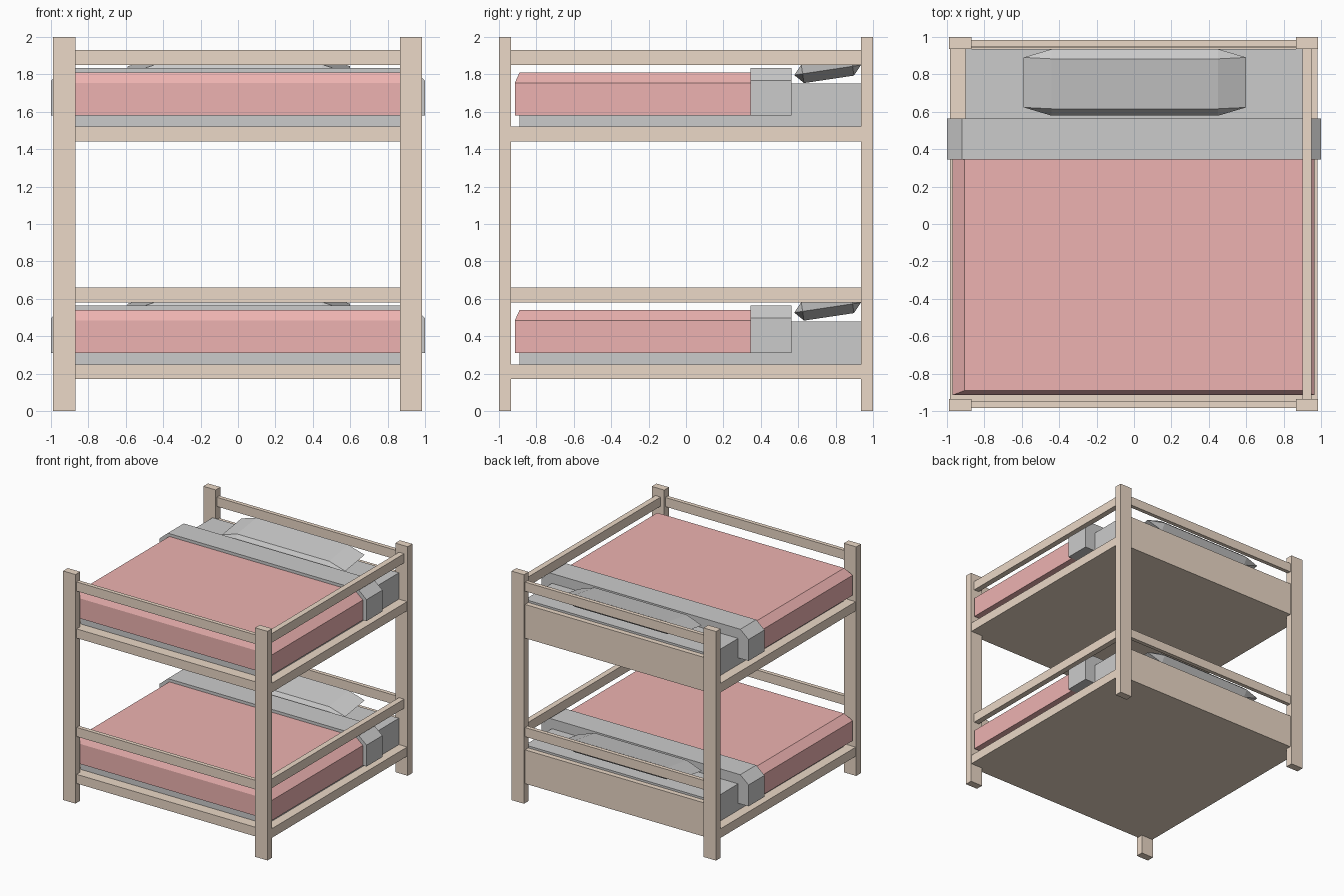
import bpy, bmesh, math
from mathutils import Matrix

if "Cube" in bpy.data.objects:
    bpy.data.objects.remove(bpy.data.objects["Cube"])


def material(name, rgb):
    m = bpy.data.materials.new(name)
    m.diffuse_color = (*rgb, 1)
    m.use_nodes = True
    m.node_tree.nodes["Principled BSDF"].inputs["Base Color"].default_value = m.diffuse_color
    return m


WOOD = material("wood", (0.83, 0.69, 0.57))
PINK = material("pink_cloth", (0.85, 0.45, 0.44))


def finish(name, bm, mat=None):
    bmesh.ops.recalc_face_normals(bm, faces=bm.faces)
    me = bpy.data.meshes.new(name)
    bm.to_mesh(me)
    bm.free()
    ob = bpy.data.objects.new(name, me)
    bpy.context.collection.objects.link(ob)
    if mat:
        me.materials.append(mat)
    return ob


def box(name, x, y, z, mat=None, inset=(0, 0, 0), shoulder=None):
    """Box from ranges; with a shoulder height, the top is pulled in at
    the left, right and front by the inset amounts (a chamfered cover)."""
    bm = bmesh.new()
    bmesh.ops.create_cube(bm, size=1)
    for v in bm.verts:
        v.co = [r[int(c > 0)] for c, r in zip(v.co, (x, y, z))]
    if shoulder is not None:
        top = [f for f in bm.faces if all(abs(v.co.z - z[1]) < 1e-5 for v in f.verts)]
        for v in top[0].verts:
            v.co.z = shoulder
        new = bmesh.ops.extrude_discrete_faces(bm, faces=top)["faces"][0]
        left, right, front = inset
        for v in new.verts:
            v.co.z = z[1]
            v.co.x += left if v.co.x < 0 else -right
            if abs(v.co.y - y[0]) < 1e-5:
                v.co.y += front
    return finish(name, bm, mat)


def pillow(name, z):
    # Cushion: flat top and bottom with ridges running round the middle
    bm = bmesh.new()
    for sx in (-1, 1):
        for sy in (-1, 1):
            for sz in (-1, 1):
                bm.verts.new((sx * 0.445, sy * 0.135, sz * 0.05))
            bm.verts.new((sx * 0.445, sy * 0.18, 0))
            bm.verts.new((sx * 0.595, sy * 0.135, 0))
    bmesh.ops.convex_hull(bm, input=bm.verts)
    bmesh.ops.dissolve_limit(bm, angle_limit=0.01, verts=bm.verts, edges=bm.edges)
    bm.transform(Matrix.Translation((0.005, 0.757, z)) @ Matrix.Rotation(math.atan(0.15), 4, 'X'))
    return finish(name, bm)


# Corner posts
for side, x in (("left", (-0.99, -0.87)), ("right", (0.865, 0.985))):
    for end, y in (("front", (-1, -0.935)), ("back", (0.935, 1))):
        box(f"{end}_{side}_post", x, y, (0, 2), WOOD)

# Two identical bunks
for tier, h in (("lower", 0), ("upper", 1.27)):
    def zr(a, b):
        return (a + h, b + h)

    # Base and headboard
    box(tier + "_base", (-0.985, 0.98), (-0.985, 0.985), zr(0.17, 0.25), WOOD)
    box(tier + "_headboard", (-0.87, 0.865), (0.94, 0.985), zr(0.25, 0.465), WOOD)
    # Guard rails: front, back and right; the left side is open
    rail = zr(0.58, 0.66)
    box(tier + "_front_rail", (-0.87, 0.865), (-0.985, -0.95), rail, WOOD)
    box(tier + "_back_rail", (-0.87, 0.865), (0.95, 0.985), rail, WOOD)
    box(tier + "_right_rail", (0.90, 0.95), (-0.935, 0.935), rail, WOOD)
    # Bedding
    box(tier + "_mattress", (-0.90, 0.90), (-0.89, 0.935), zr(0.25, 0.48))
    box(tier + "_blanket", (-0.97, 0.965), (-0.915, 0.345), zr(0.31, 0.54), PINK,
        (0.065, 0.065, 0.025), h + 0.485)
    box(tier + "_folded_sheet", (-1, 1), (0.345, 0.565), zr(0.31, 0.565), None,
        (0.08, 0.08, 0), h + 0.497)
    pillow(tier + "_pillow", 0.553 + h)
